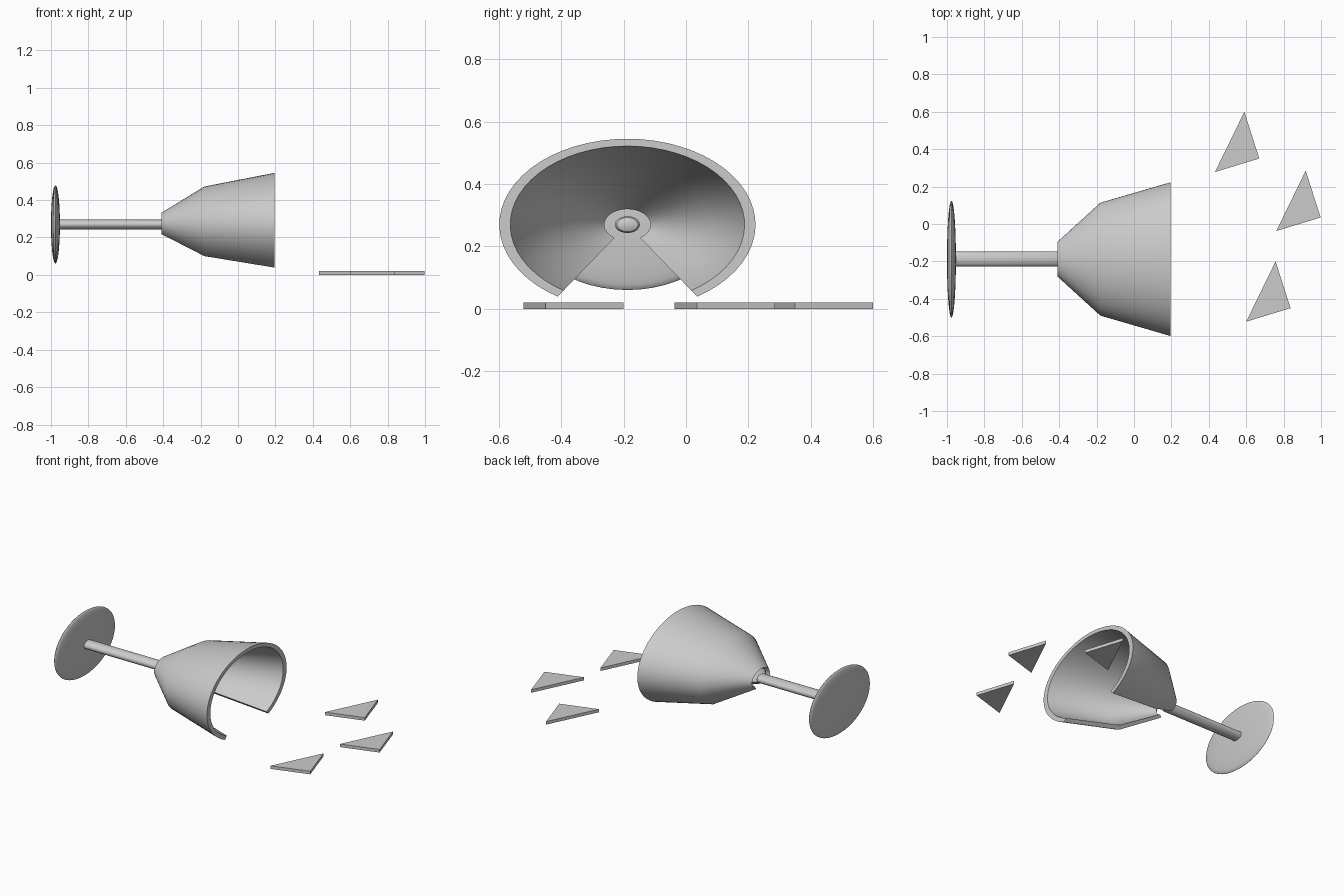
import bpy, bmesh
from math import sin, cos, pi, radians

if "Cube" in bpy.data.objects:
    bpy.data.objects.remove(bpy.data.objects["Cube"])

AXIS_Y, AXIS_Z, SQUASH = -0.188, 0.27, 0.67   # goblet axis runs along x, squashed in z


def finish(name, bm, smooth=True):
    bmesh.ops.recalc_face_normals(bm, faces=bm.faces)
    me = bpy.data.meshes.new(name)
    bm.to_mesh(me)
    bm.free()
    ob = bpy.data.objects.new(name, me)
    bpy.context.collection.objects.link(ob)
    if smooth:
        bpy.ops.object.select_all(action='DESELECT')
        ob.select_set(True)
        bpy.context.view_layer.objects.active = ob
        bpy.ops.object.shade_smooth_by_angle(angle=radians(30))
    return ob


def lathe(name, profile, segs, gap=0.0, closed=False):
    """Revolve (x, radius) points about the goblet axis, leaving a gap (half angle) underneath."""
    bm = bmesh.new()
    n = segs + 1 if gap else segs
    rings = []
    for i in range(n):
        a = gap + (2 * pi - 2 * gap) * i / segs
        rings.append([bm.verts.new((x, AXIS_Y + r * sin(a), AXIS_Z - SQUASH * r * cos(a)))
                      for x, r in profile])
    m = len(profile)
    for i in range(segs):
        p, q = rings[i], rings[(i + 1) % n]
        for j in range(m if closed else m - 1):
            k = (j + 1) % m
            bm.faces.new((p[j], p[k], q[k], q[j]))
    if gap:                                   # cut faces of the broken wall
        half = m // 2
        for ring in (rings[0], rings[-1]):
            for j in range(half - 1):
                bm.faces.new((ring[j], ring[j + 1], ring[m - 2 - j], ring[m - 1 - j]))
    elif not closed:                          # end caps
        bm.faces.new([r[0] for r in rings])
        bm.faces.new([r[-1] for r in rings])
    return finish(name, bm)


# Broken bowl: outer wall, then inner wall back to the base
lathe("bowl", [(-0.41, 0.092), (-0.18, 0.302), (0.195, 0.411),
               (0.195, 0.376), (-0.172, 0.266), (-0.392, 0.074)],
      48, gap=radians(33), closed=True)

# Stem with a slightly rounded end
lathe("stem", [(-0.975, 0.04), (-0.41, 0.04), (-0.402, 0.034), (-0.397, 0.018), (-0.396, 0.004)], 32)

# Lens-shaped foot
foot = [(-0.976 - 0.024 * cos(t), max(0.313 * sin(t), 0.002))
        for t in (pi * i / 16 for i in range(17))]
lathe("foot", foot, 48)

# Three identical triangular shards on the ground
for i, (x, y) in enumerate([(0.59, 0.60), (0.918, 0.285), (0.757, -0.20)]):
    bm = bmesh.new()
    tri = [(0, 0), (-0.157, -0.322), (0.08, -0.25)]
    face = bm.faces.new([bm.verts.new((x + dx, y + dy, 0)) for dx, dy in tri])
    top = bmesh.ops.extrude_face_region(bm, geom=[face])["geom"]
    bmesh.ops.translate(bm, vec=(0, 0, 0.02),
                        verts=[v for v in top if isinstance(v, bmesh.types.BMVert)])
    finish(f"shard_{i + 1}", bm, smooth=False)
